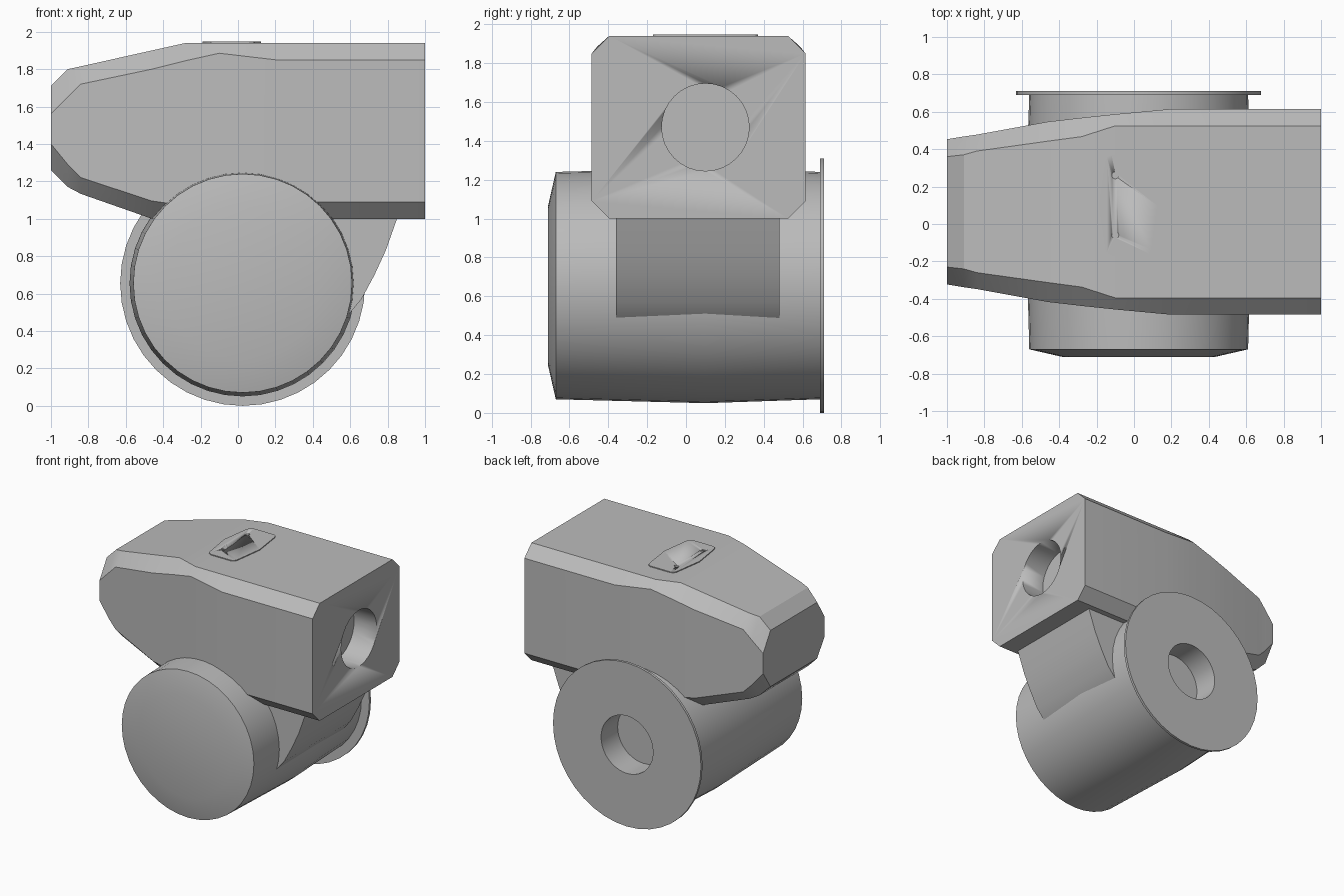
import bpy, bmesh, math
from mathutils import Matrix, Vector

if "Cube" in bpy.data.objects:
    bpy.data.objects.remove(bpy.data.objects["Cube"])

grey = bpy.data.materials.new("plain_grey")
grey.use_nodes = True
colour = (0.5, 0.5, 0.5, 1)
grey.diffuse_color = colour
grey.node_tree.nodes["Principled BSDF"].inputs["Base Color"].default_value = colour


def finish(bm, name, smooth=True):
    """Turn a bmesh into a named, shaded object."""
    bmesh.ops.recalc_face_normals(bm, faces=bm.faces)
    mesh = bpy.data.meshes.new(name)
    bm.to_mesh(mesh)
    bm.free()
    obj = bpy.data.objects.new(name, mesh)
    bpy.context.collection.objects.link(obj)
    mesh.materials.append(grey)
    bpy.ops.object.select_all(action='DESELECT')
    obj.select_set(True)
    bpy.context.view_layer.objects.active = obj
    if smooth:
        bpy.ops.object.shade_smooth_by_angle(angle=math.radians(30))
    return obj


def loft(rings, name):
    """Skin matching rings of points and cap both ends."""
    bm = bmesh.new()
    loops = [[bm.verts.new(p) for p in ring] for ring in rings]
    for a, b in zip(loops, loops[1:]):
        for i in range(len(a)):
            j = (i + 1) % len(a)
            bm.faces.new((a[i], a[j], b[j], b[i]))
    bm.faces.new(loops[0])
    bm.faces.new(loops[-1])
    return finish(bm, name)


def bore(target, centre, radius, depth, axis, sides=32):
    """Cut a round hole centred on a point along an axis."""
    bm = bmesh.new()
    turn = Vector((0, 0, 1)).rotation_difference(Vector(axis)).to_matrix().to_4x4()
    bmesh.ops.create_cone(bm, cap_ends=True, segments=sides, radius1=radius,
                          radius2=radius, depth=2 * depth,
                          matrix=Matrix.Translation(centre) @ turn)
    cutter = finish(bm, "hole_cutter")
    cutter.hide_render = True
    mod = target.modifiers.new("hole", 'BOOLEAN')
    mod.operation, mod.solver, mod.object = 'DIFFERENCE', 'EXACT', cutter
    bpy.context.view_layer.objects.active = target
    bpy.ops.object.modifier_apply(modifier=mod.name)
    bpy.data.objects.remove(cutter)


# Chamfered housing: x, side half width, top half width, top, side top, side bottom, bottom
stations = [
    (1.0, .55, .46, 1.94, 1.85, 1.09, 1.0),
    (.2, .55, .46, 1.94, 1.85, 1.09, 1.0),
    (-.1, .522, .46, 1.94, 1.885, 1.075, 1.0),
    (-.28, .503, .402, 1.94, 1.845, 1.07, 1.0),
    (-.46, .482, .378, 1.90, 1.80, 1.095, 1.0),
    (-.84, .413, .325, 1.815, 1.72, 1.22, 1.133),
    (-.91, .403, .305, 1.80, 1.65, 1.29, 1.17),
    (-1.0, .388, .295, 1.71, 1.56, 1.40, 1.26),
]
mid_y = .065
rings = []
for x, w, v, top, side_top, side_low, low in stations:
    half = [(v, top), (w, side_top), (w, side_low), (v, low)]
    ring = [(x, mid_y + y, z) for y, z in half]
    ring += [(x, mid_y - y, z) for y, z in reversed(half)]
    rings.append(ring)
housing = loft(rings, "housing")
bore(housing, (1, .1, 1.47), .225, .2, (1, 0, 0))

# Barrel with domed cap, rear flange and socket, turned about the y axis
profile = [(0, -.71), (.41, -.71), (.585, -.67), (.605, .1), (.585, .69),
           (.655, .69), (.655, .71), (.23, .71), (.23, .5), (0, .5)]
centre = Vector((.025, 0, .655))
bm = bmesh.new()
verts = [bm.verts.new(centre + Vector((r, y, 0))) for r, y in profile]
edges = [bm.edges.new(pair) for pair in zip(verts, verts[1:])]
bmesh.ops.spin(bm, geom=verts + edges, cent=centre, axis=(0, 1, 0),
               angle=math.tau, steps=40, use_merge=False)
bmesh.ops.remove_doubles(bm, verts=bm.verts, dist=.0005)
finish(bm, "barrel")

# Curved neck between barrel and housing
outline = [(-.42, 1.05), (.87, 1.05), (.85, 1.0), (.79, .83), (.73, .7),
           (.66, .57), (.56, .45), (.4, .35), (-.3, .6)]
loft([[(x, y, z) for x, z in outline] for y in (-.36, .48)], "neck")

# Thin inspection plate with two screw holes
corners = [(-.19, .1), (-.155, .335), (-.145, .357), (-.12, .37), (.06, .37),
           (.08, .357), (.09, .335), (.122, .1), (.09, -.135), (.08, -.157),
           (.06, -.17), (-.12, -.17), (-.145, -.157), (-.155, -.135)]
plate = loft([[(x, y, z) for x, y in corners] for z in (1.938, 1.947)], "inspection_plate")
for y in (.26, -.06):
    bore(plate, (-.1, y, 1.943), .019, .03, (0, 0, 1), 16)
